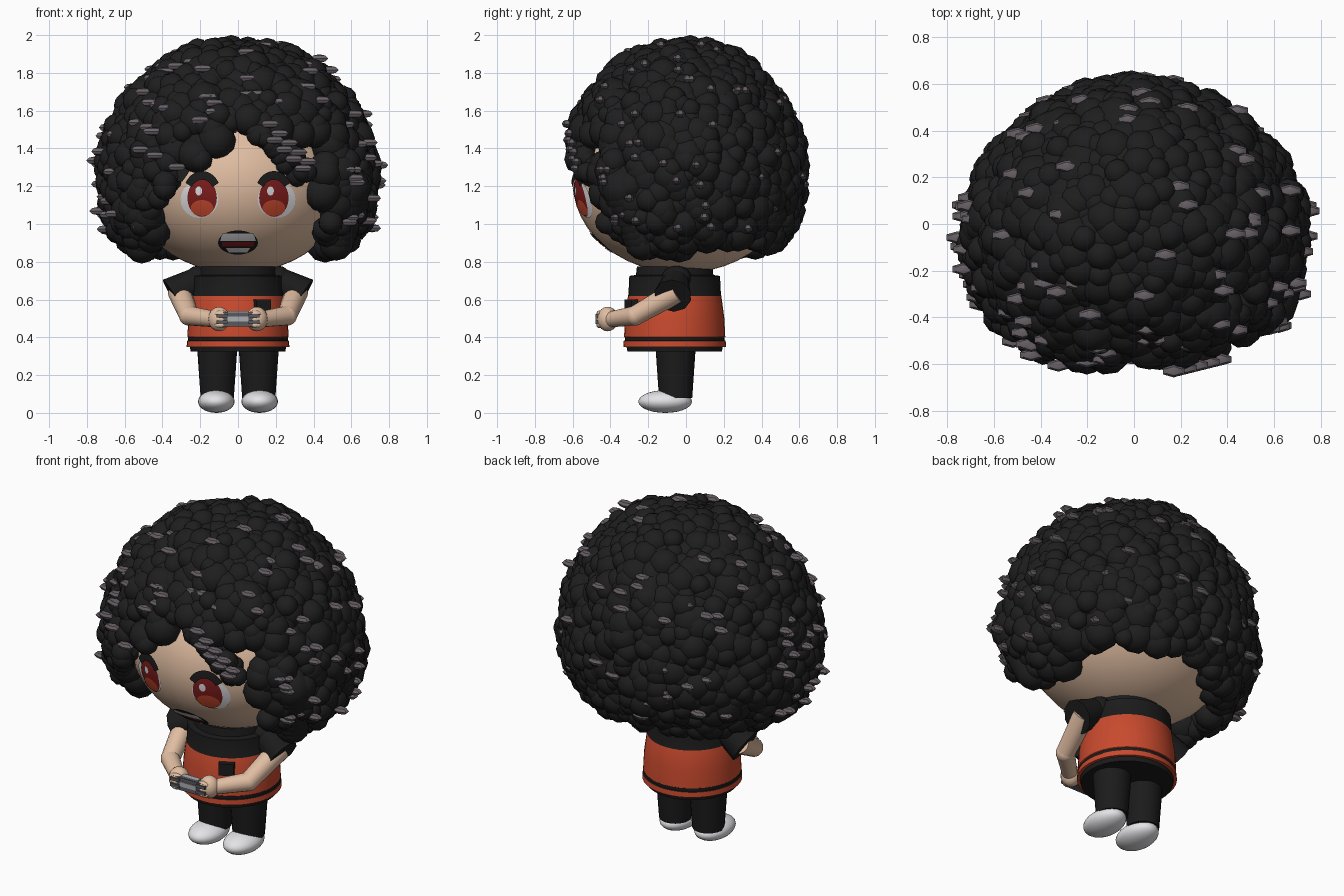
import bpy, bmesh, math, random
from mathutils import Vector, Matrix

random.seed(4)
cube = bpy.data.objects.get("Cube")
if cube:
    bpy.data.objects.remove(cube)


def material(name, *rgb):
    m = bpy.data.materials.new(name)
    m.use_nodes = True
    m.diffuse_color = (*rgb, 1)
    m.node_tree.nodes["Principled BSDF"].inputs["Base Color"].default_value = (*rgb, 1)
    return m


BLACK = material("hair black", .013, .013, .013)
CLOTH = material("cloth black", .011, .011, .011)
GREY = material("tip grey", .14, .12, .135)
SKIN = material("skin", .75, .51, .36)
ORANGE = material("shirt orange", .58, .068, .027)
RED = material("eye red", .22, .012, .012)
WHITE = material("white", .8, .8, .83)
METAL = material("device grey", .1, .1, .11)
SCREEN = material("screen grey", .4, .42, .45)


def finish(name, bm, *mats, smooth=True):
    mesh = bpy.data.meshes.new(name)
    bm.normal_update()
    bm.to_mesh(mesh)
    bm.free()
    ob = bpy.data.objects.new(name, mesh)
    bpy.context.collection.objects.link(ob)
    for m in mats:
        mesh.materials.append(m)
    if smooth:
        bpy.ops.object.select_all(action='DESELECT')
        ob.select_set(True)
        bpy.context.view_layer.objects.active = ob
        bpy.ops.object.shade_smooth_by_angle(angle=math.radians(40))
    return ob


def ball(bm, pos, size, seg=24, rings=14):
    mat = Matrix.LocRotScale(Vector(pos), None, Vector(size))
    bmesh.ops.create_uvsphere(bm, u_segments=seg, v_segments=rings, radius=1, matrix=mat)


def clump(bm, pos, r):
    spin = Matrix.Rotation(random.uniform(0, 6), 4, 'Z')
    bmesh.ops.create_icosphere(bm, subdivisions=2, radius=r, matrix=Matrix.Translation(pos) @ spin)


def limb(bm, a, b, ra, rb, seg=16):
    a, b = Vector(a), Vector(b)
    mat = Matrix.Translation((a + b) / 2) @ (b - a).to_track_quat('Z', 'Y').to_matrix().to_4x4()
    bmesh.ops.create_cone(bm, cap_ends=True, segments=seg, radius1=ra, radius2=rb,
                          depth=(b - a).length, matrix=mat)


def box(name, pos, size, mat, turn=0):
    bm = bmesh.new()
    m = Matrix.LocRotScale(Vector(pos), Matrix.Rotation(turn, 3, 'Z'), Vector(size))
    bmesh.ops.create_cube(bm, size=1, matrix=m)
    finish(name, bm, mat, smooth=False)


# Head
HEAD, HR = Vector((0, -.02, 1.22)), Vector((.58, .58, .48))
bm = bmesh.new()
ball(bm, HEAD, HR, 40, 24)
finish("head", bm, SKIN)


# Face details: thin patches wrapped onto the front of the head
def patch(name, shape, mat, lift, nu=24, nv=4):
    bm = bmesh.new()
    rows = []
    for j in range(nv + 1):
        row = []
        for i in range(nu + 1):
            x, z = shape(i / nu, j / nv)
            k = 1 - (x / HR.x) ** 2 - ((z - HEAD.z) / HR.z) ** 2
            row.append(bm.verts.new((x, HEAD.y - HR.y * math.sqrt(k) - lift, z)))
        rows.append(row)
    for a, b in zip(rows, rows[1:]):
        for i in range(nu):
            bm.faces.new((a[i], a[i + 1], b[i + 1], b[i]))
    bmesh.ops.remove_doubles(bm, verts=bm.verts, dist=.0001)
    bmesh.ops.recalc_face_normals(bm, faces=bm.faces)
    if sum(f.normal.y for f in bm.faces) > 0:
        bmesh.ops.reverse_faces(bm, faces=bm.faces)
    finish(name, bm, mat)


def oval(cx, cz, rx, rz, inner=0, start=0, sweep=math.tau):
    def shape(u, v):
        r, t = inner + (1 - inner) * v, start + sweep * u
        return cx + rx * r * math.cos(t), cz + rz * r * math.sin(t)
    return shape


def bar(cx, cz, w, h, taper=1):
    return lambda u, v: (cx + w * (u - .5) * (taper + (1 - taper) * v), cz + h * (v - .5))


for side, s in (("left", 1), ("right", -1)):
    x = s * .19
    patch(side + "_eye_white", oval(x + s * .014, 1.13, .1, .098), WHITE, .004)
    patch(side + "_iris", oval(x, 1.138, .078, .1), RED, .008)
    patch(side + "_iris_glow", oval(x, 1.085, .06, .042), ORANGE, .011)
    patch(side + "_eye_shine", oval(x - .018, 1.175, .018, .024), WHITE, .014)
    patch(side + "_lid", oval(x, 1.16, .1, .12, .62, .5, 2.14), CLOTH, .016)
patch("mouth_outline", oval(0, .902, .106, .064), CLOTH, .004)
patch("mouth", bar(0, .893, .17, .024), RED, .007)
patch("upper_teeth", bar(0, .93, .165, .04, 1.15), WHITE, .01)
patch("lower_teeth", bar(0, .862, .13, .024, .75), WHITE, .01)

# Hair mass: clumps scattered on an uneven ellipsoid, leaving the face and nape open
HAIR = Vector((0, -.01, 1.26))


def surface(u):
    swell = 1 - .07 * abs(u.x) * u.y + .018 * math.sin(8 * u.x + 1) * math.sin(7 * u.y + 6 * u.z)
    full = 1 + .28 * min(u.z, 0) ** 2
    return Vector((.765 * u.x * full, .66 * u.y * full, (.735 if u.z > 0 else .56) * u.z)) * swell


def has_hair(p):
    x, y, z = p
    if y < -.1 and abs(x) < .53:
        return z > (1.55 + .95 * x if x < 0 else 1.53 - .1 * x)
    return z > (.87 if y > .1 and x > -.1 else .82)


def direction(i, n):
    h = 1 - 2 * (i + .5) / n
    t = i * math.pi * (3 - math.sqrt(5)) + random.uniform(-.08, .08)
    r = math.sqrt(1 - h * h)
    return Vector((r * math.cos(t), r * math.sin(t), h))


bm = bmesh.new()
COUNT = 1050
for i in range(COUNT):
    d = surface(direction(i, COUNT))
    if has_hair(HAIR + d):
        r = random.uniform(.055, .11)
        clump(bm, HAIR + d * (1 - r / .7 + random.uniform(-.035, .02)), r)
# Curled fringe strand and loose side locks
for i in range(26):
    t = i / 25
    wobble = [random.uniform(-.03, .03) for k in range(3)]
    clump(bm, Vector((.11 + .23 * t, -.56 + .04 * t, 1.5 - .23 * t)) + Vector(wobble),
          random.uniform(.045, .065))
for i in range(9):
    t = i / 8
    clump(bm, Vector((.585 - .065 * t, -.33 + .1 * t, 1.19 - .29 * t)), .12 - .025 * t)
    clump(bm, Vector((-.54 + .03 * t, -.33 + .13 * t, 1.15 - .27 * t)), .09)
finish("hair_clumps", bm, BLACK)

# Inner cap closes gaps between the clumps
bm = bmesh.new()
bmesh.ops.create_icosphere(bm, subdivisions=5, radius=1)
bare = [f for f in bm.faces if not has_hair(HAIR + surface(f.calc_center_median()))]
bmesh.ops.delete(bm, geom=bare, context='FACES')
for v in bm.verts:
    v.co = HAIR + surface(v.co) * .89
finish("hair_cap", bm, BLACK)

# Pale pointed tips lying sideways in the hair
bm = bmesh.new()
for i in range(250):
    d = surface(direction(random.randrange(COUNT), COUNT))
    p = HAIR + d
    if has_hair(p) and p.z > .95 and (d.y < .1 or random.random() < .55):
        ball(bm, HAIR + d * random.uniform(.95, 1), (.054, .027, .022), 6, 4)
for i in range(9):
    t = i / 8
    ball(bm, (.17 + .2 * t, -.63 + .05 * t, 1.5 - .2 * t + .03 * (-1) ** i), (.054, .027, .022), 6, 4)
finish("hair_tips", bm, GREY)

# Shirt: turned profile coloured in bands by height
PROFILE = [(.0, .325), (.25, .325), (.255, .35), (.272, .35), (.27, .381), (.264, .384), (.264, .4),
           (.268, .403), (.263, .5), (.247, .62), (.245, .625), (.24, .725), (.205, .73), (.2, .775), (0, .775)]
bm = bmesh.new()
pts = [bm.verts.new((r, 0, z)) for r, z in PROFILE]
edges = [bm.edges.new(e) for e in zip(pts, pts[1:])]
bmesh.ops.spin(bm, geom=pts + edges, axis=(0, 0, 1), cent=(0, 0, 0), angle=math.tau,
               steps=36, use_duplicate=False)
bmesh.ops.remove_doubles(bm, verts=bm.verts, dist=.0005)
bmesh.ops.recalc_face_normals(bm, faces=bm.faces)
for f in bm.faces:
    z = f.calc_center_median().z
    f.material_index = 1 if .349 < z < .382 or .401 < z < .621 else 0
bmesh.ops.translate(bm, verts=bm.verts, vec=(0, -.06, 0))
finish("shirt", bm, CLOTH, ORANGE)
box("pocket", (.125, -.285, .565), (.085, .05, .07), CLOTH, .45)

# Arms, hands, legs and shoes
for side, s in (("left", 1), ("right", -1)):
    bm = bmesh.new()
    limb(bm, (s * .17, -.05, .73), (s * .345, -.07, .62), .06, .1, 10)
    ball(bm, (s * .21, -.05, .71), (.07, .08, .07), 12, 8)
    finish(side + "_sleeve", bm, CLOTH)

    bm = bmesh.new()
    shoulder, elbow, wrist = (s * .31, -.05, .64), (s * .26, -.27, .515), (s * .12, -.4, .495)
    limb(bm, shoulder, elbow, .062, .052)
    ball(bm, elbow, (.053,) * 3, 16, 10)
    limb(bm, elbow, wrist, .052, .042)
    ball(bm, (s * .1, -.415, .497), (.058, .056, .065), 16, 10)
    for k in (-1, 0, 1):
        ball(bm, (s * .09, -.455, .495 + k * .03), (.035, .02, .017), 10, 8)
    finish(side + "_arm", bm, SKIN)

    bm = bmesh.new()
    limb(bm, (s * .11, -.055, .08), (s * .11, -.055, .34), .088, .106, 20)
    finish(side + "_leg", bm, CLOTH)
    bm = bmesh.new()
    ball(bm, (s * .115, -.11, .06), (.097, .142, .06), 24, 14)
    finish(side + "_shoe", bm, WHITE)
    for k in (-1, 1):
        box(side + "_grip", (s * .085, -.47, .497 + k * .018), (.06, .02, .018), METAL)

# Handheld device
box("device", (0, -.447, .495), (.2, .05, .075), METAL)
box("device_screen", (0, -.474, .497), (.11, .008, .028), SCREEN)
box("device_top", (0, -.447, .535), (.11, .035, .008), SCREEN)
